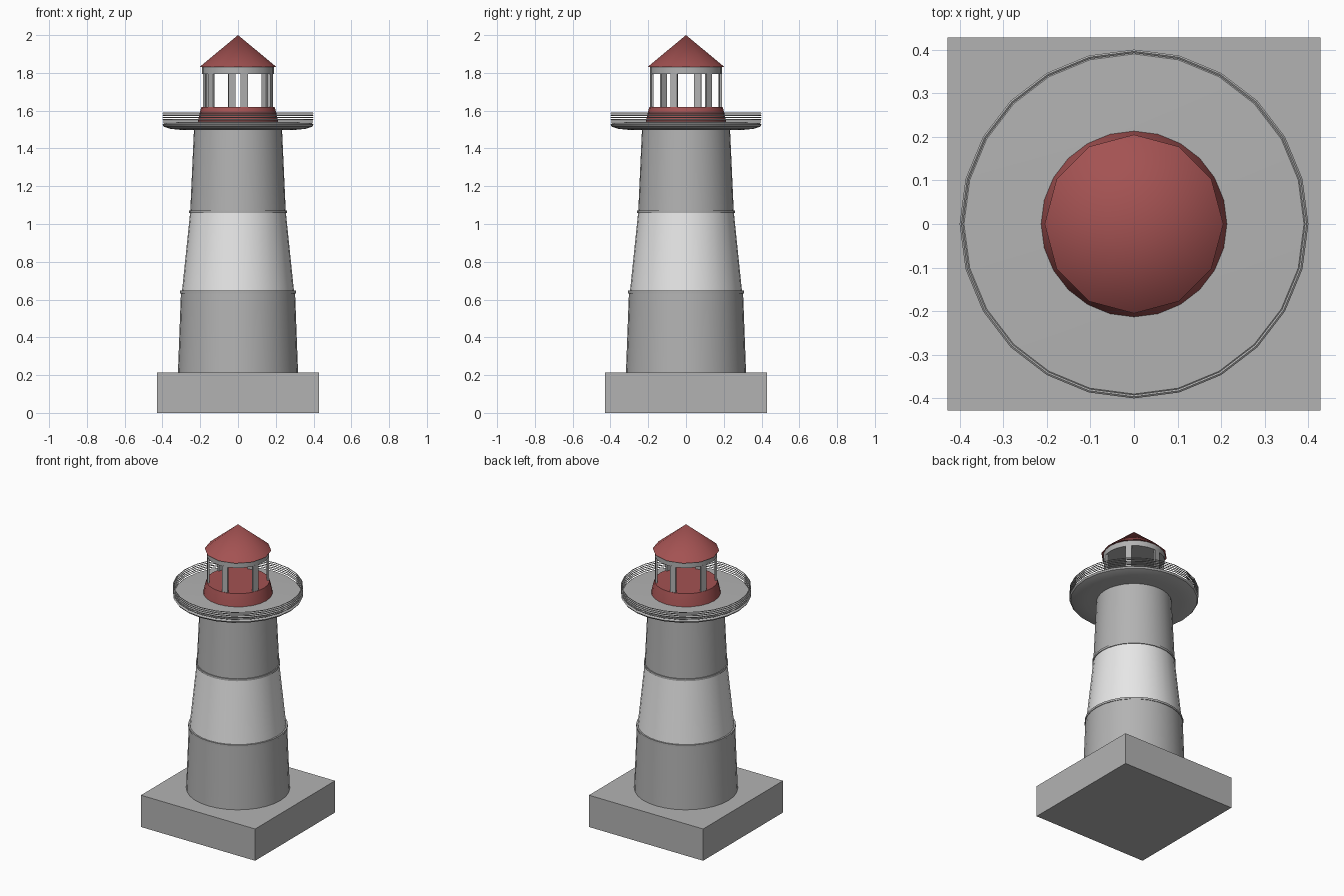
import bpy, bmesh, math
from mathutils import Matrix

if "Cube" in bpy.data.objects:
    bpy.data.objects.remove(bpy.data.objects["Cube"])


def material(name, rgb):
    m = bpy.data.materials.new(name)
    m.diffuse_color = (*rgb, 1)
    m.use_nodes = True
    m.node_tree.nodes["Principled BSDF"].inputs["Base Color"].default_value = m.diffuse_color
    return m


GREY = material("stone grey", (0.45, 0.45, 0.45))
WHITE = material("pale white", (0.8, 0.8, 0.8))
RED = material("roof red", (0.37, 0.085, 0.085))


def finish(bm, name, mat, smooth=True):
    bmesh.ops.recalc_face_normals(bm, faces=bm.faces)
    me = bpy.data.meshes.new(name)
    bm.to_mesh(me)
    bm.free()
    me.materials.append(mat)
    ob = bpy.data.objects.new(name, me)
    bpy.context.collection.objects.link(ob)
    if smooth:
        bpy.ops.object.select_all(action='DESELECT')
        ob.select_set(True)
        bpy.context.view_layer.objects.active = ob
        bpy.ops.object.shade_smooth_by_angle(angle=math.radians(35))
    return ob


def lathe(name, profile, mat, sides=24, closed=False):
    """Turn (radius, z) points about z; open profiles get end caps."""
    bm = bmesh.new()
    rings = []
    for r, z in profile:
        if r == 0:
            rings.append([bm.verts.new((0, 0, z))] * sides)
        else:
            rings.append([bm.verts.new((r * math.cos(2 * math.pi * i / sides),
                                        r * math.sin(2 * math.pi * i / sides), z))
                          for i in range(sides)])
    pairs = list(zip(rings, rings[1:]))
    if closed:
        pairs.append((rings[-1], rings[0]))
    for a, b in pairs:
        for i in range(sides):
            j = (i + 1) % sides
            quad = list(dict.fromkeys((a[i], a[j], b[j], b[i])))
            bm.faces.new(quad)
    if not closed:
        for ring, p in ((rings[0], profile[0]), (rings[-1], profile[-1])):
            if p[0] > 0:
                bm.faces.new(ring)
    return finish(bm, name, mat)


def box(name, size, centre, mat, angle=0):
    bm = bmesh.new()
    m = (Matrix.Rotation(angle, 4, 'Z') @ Matrix.Translation(centre)
         @ Matrix.Diagonal((*size, 1)))
    bmesh.ops.create_cube(bm, size=1, matrix=m)
    return finish(bm, name, mat, smooth=False)


# square plinth
box("plinth", (0.855, 0.855, 0.215), (0, 0, 0.1075), GREY)

# tapered tower in three bands with thin trim rings
lathe("tower_lower", [(0.318, 0.215), (0.302, 0.64)], GREY, 32)
lathe("tower_middle", [(0.297, 0.64), (0.253, 1.065)], WHITE, 32)
lathe("tower_upper", [(0.253, 1.065), (0.233, 1.505)], GREY, 32)
for name, r, z in (("trim_lower", 0.306, 0.64), ("trim_upper", 0.259, 1.065)):
    lathe(name, [(r - 0.02, z - 0.007), (r, z - 0.007),
                 (r, z + 0.007), (r - 0.02, z + 0.007)], GREY, 32)

# gallery deck with rounded underside
lathe("gallery_deck", [(0.22, 1.497), (0.30, 1.498), (0.36, 1.504), (0.392, 1.515),
                       (0.4, 1.526), (0.39, 1.534), (0.2, 1.54)], GREY)

# stacked gallery rails
for k in range(5):
    z = 1.54 + k * 0.0118
    lathe(f"gallery_rail_{k + 1}",
          [(0.396 + 0.004 * math.cos(t * math.pi / 2),
            z + 0.003 * math.sin(t * math.pi / 2)) for t in range(4)],
          GREY, closed=True)

# flared red lantern base (its top is the lantern floor)
lathe("lantern_base", [(0.214, 1.535), (0.204, 1.585), (0.194, 1.62)], RED)

# six flat lantern posts
for k in range(6):
    box(f"lantern_post_{k + 1}", (0.012, 0.038, 0.18), (0.184, 0, 1.707), GREY,
        math.radians(40 + 60 * k))

# band above the windows, then the roof cone
lathe("lantern_band", [(0.191, 1.793), (0.191, 1.832)], GREY)
lathe("roof", [(0.205, 1.83), (0, 2.0)], RED, 12)
